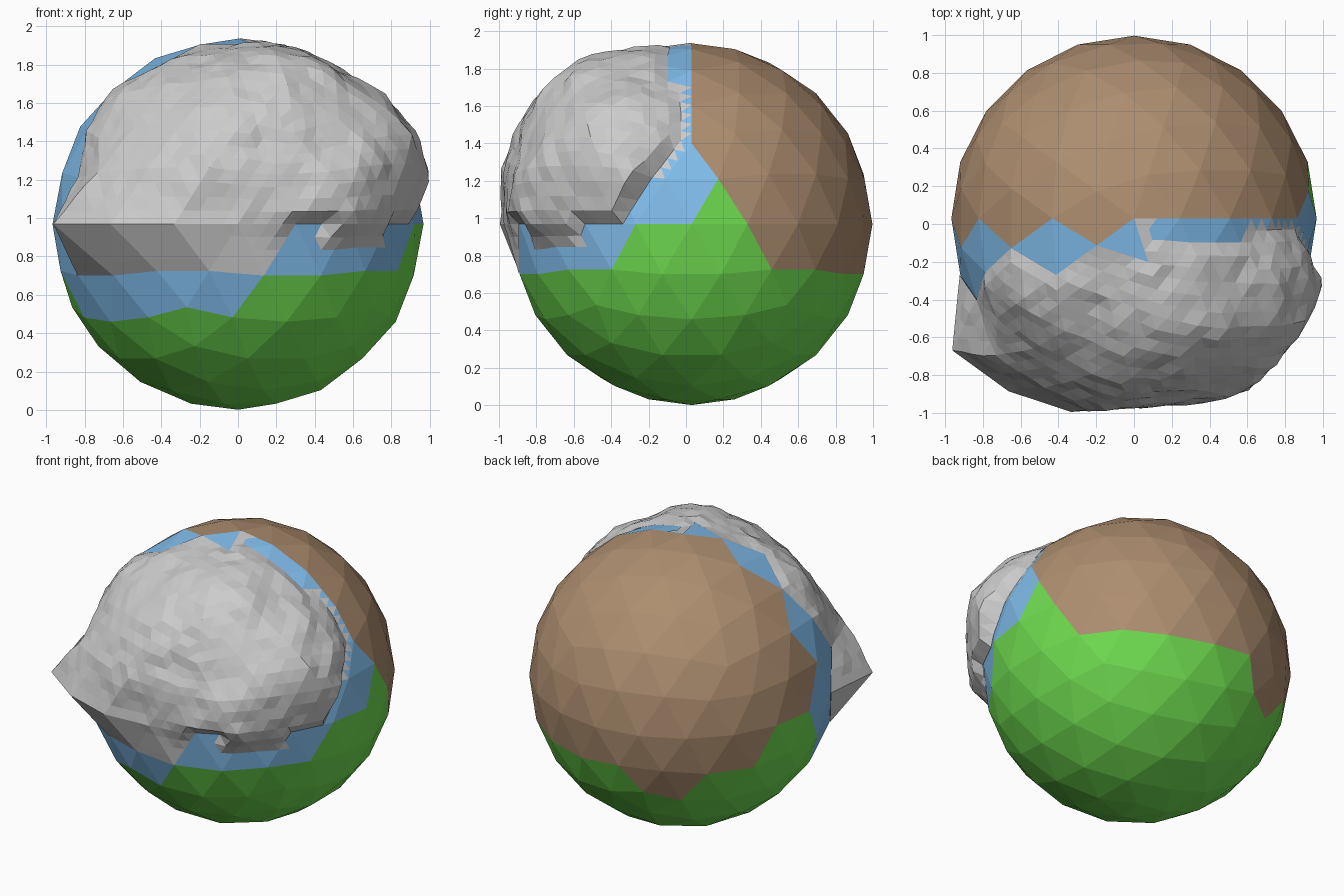
import bpy, bmesh, math
from mathutils import Vector, noise

if "Cube" in bpy.data.objects:
    bpy.data.objects.remove(bpy.data.objects["Cube"])

R = 0.967
CENTRE = Vector((0, 0.03, 0.968))


def azimuth(c):
    return math.degrees(math.atan2(c.y, c.x)) % 360


def ball():
    bm = bmesh.new()
    bmesh.ops.create_icosphere(bm, subdivisions=3, radius=1)
    return bm


def finish(bm, name, mats=()):
    for v in bm.verts:
        v.co = v.co * R + CENTRE
    me = bpy.data.meshes.new(name)
    bm.to_mesh(me)
    bm.free()
    ob = bpy.data.objects.new(name, me)
    bpy.context.collection.objects.link(ob)
    for m in mats:
        me.materials.append(m)
    return ob


def material(name, rgb):
    m = bpy.data.materials.new(name)
    m.diffuse_color = (*rgb, 1)
    m.use_nodes = True
    m.node_tree.nodes["Principled BSDF"].inputs["Base Color"].default_value = m.diffuse_color
    return m


# Region rules: 0 water, 1 soil, 2 grass
SOIL_EDGE = Vector((-0.235, 0.7236, 0.470))


def region(c):
    a, z = azimuth(c), c.z
    low_soil = 100 < a < 131 and z > -0.48
    if (c.y > -0.02 and SOIL_EDGE.dot(c) > 0 and (z > -0.27 or low_soil)
            and not (a > 157 and z < 0)):
        return 1
    if z < -0.48:
        return 2
    if z < -0.27:
        return 0 if 193.5 < a < 274.5 else 2
    if z < 0:
        return 2 if a < 184.5 or a > 338 else 0
    return 2 if 4 < a < 90 else 0


def is_rock(c):
    a, z = azimuth(c), c.z
    if z < -0.27 or a < 202.5:
        return False
    if z < 0:
        return a < 330
    return c.y < -0.22 or (c.x > 0.05 and c.y < 0)


# Fine outline of the rock on its right-hand side
def inside_outline(c):
    a, z = azimuth(c), c.z
    if z < 0.05 and a > 279:
        zmin = min(0, -0.27 + 0.03 * (a - 279)) - 0.02
        if 297 < a < 322:
            zmin = -0.12
        if z < zmin:
            return False
    if c.x > 0.1:
        limit = -0.04 - 0.85 * max(0, 0.44 - z) - (0.1 if z > 0.8 else 0)
        return c.y < limit
    return True


# Low-poly planet
bm = ball()
for f in bm.faces:
    f.material_index = region(f.calc_center_median().normalized())
finish(bm, "planet", [material("water", (0.22, 0.51, 0.84)),
                      material("soil", (0.42, 0.27, 0.16)),
                      material("grass", (0.16, 0.72, 0.08))])

# Rocky land: coarse ledge first, then finer relief
bm = ball()
bmesh.ops.delete(bm, context='FACES', geom=[
    f for f in bm.faces if not is_rock(f.calc_center_median().normalized())])
LEDGE = [(216, 0, 0.225), (234, 0, 0.165), (252, 0, 0.11), (270, 0, 0.03),
         (225, 0.25, 0.09), (243, 0.25, 0.06), (261, 0.25, 0.04)]
for v in bm.verts:
    a, z = azimuth(v.co), v.co.z
    for la, lz, h in LEDGE:
        if abs(a - la) < 5 and abs(z - lz) < 0.06:
            v.co *= 1 + h
            break

bmesh.ops.subdivide_edges(bm, edges=bm.edges[:], cuts=3, use_grid_fill=True)
bmesh.ops.triangulate(bm, faces=[f for f in bm.faces if len(f.verts) > 3])
bmesh.ops.delete(bm, context='FACES', geom=[
    f for f in bm.faces
    if not inside_outline(f.calc_center_median().normalized())])

# Hills: direction, height, width
HILLS = [((0.30, -0.64, 0.82), 0.14, 0.34), ((0.76, -0.47, 0.45), 0.16, 0.33),
         ((0.55, -0.81, 0.15), 0.13, 0.35), ((-0.60, -0.45, 0.65), 0.05, 0.35),
         ((-0.10, -0.85, 0.50), 0.09, 0.35), ((0.92, -0.32, 0.20), 0.05, 0.22)]
for v in bm.verts:
    d = v.co.normalized()
    if v.is_boundary:
        v.co *= 1.003
        continue
    rise = sum(h * math.exp(-((d - Vector(p)).length / w) ** 2)
               for p, h, w in HILLS)
    rough = 0.022 * noise.noise(d * 5) + 0.02 * noise.noise(d * 11)
    rough *= 1 if d.x > -0.3 else 0.6
    right = min(1, max(0, (d.x + 0.1) / 0.3))
    fade = min(1, max(0, (d.z + 0.12 * right) / 0.15))
    v.co *= 1.004 + max(0, rise + rough) * fade
finish(bm, "rocky_land")
